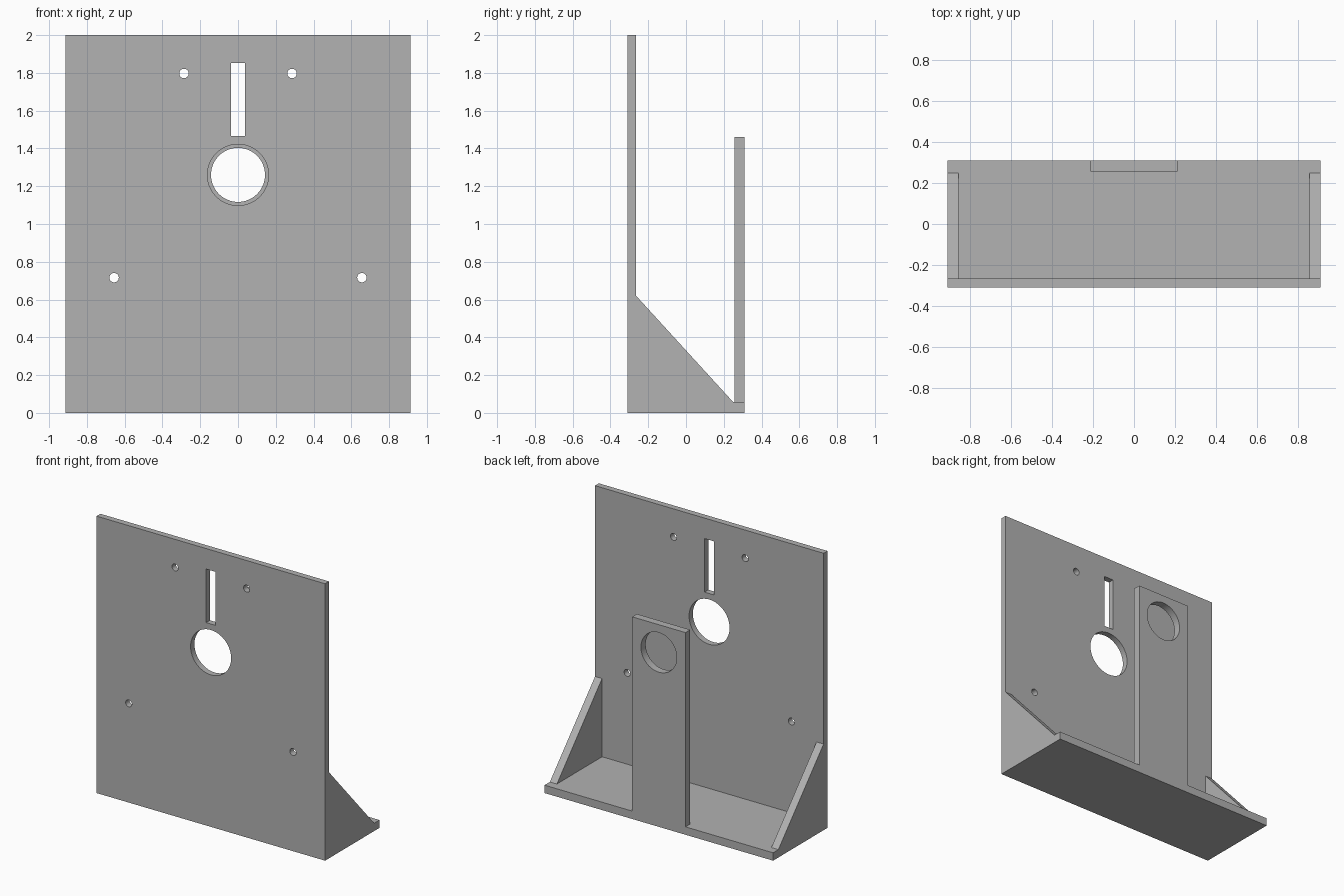
import bpy, bmesh, math
from mathutils import Matrix

cube = bpy.data.objects.get("Cube")
if cube:
    bpy.data.objects.remove(cube, do_unlink=True)

grey = bpy.data.materials.new("plain grey")
grey.use_nodes = True
grey.diffuse_color = (0.445, 0.445, 0.445, 1)
grey.node_tree.nodes["Principled BSDF"].inputs["Base Color"].default_value = grey.diffuse_color

# Overall sizes
W, D, H = 0.913, 0.31, 2.0
PLATE_BACK, BASE_TOP = -0.266, 0.057
POST_W, POST_FRONT, POST_TOP = 0.213, 0.256, 1.46
GUSSET_IN, GUSSET_TOP, GUSSET_END = 0.857, 0.622, 0.25
HOLE_Z = 1.26


def add_box(bm, x0, x1, y0, y1, z0, z1):
    size = Matrix.Diagonal((x1 - x0, y1 - y0, z1 - z0, 1))
    place = Matrix.Translation(((x0 + x1) / 2, (y0 + y1) / 2, (z0 + z1) / 2))
    bmesh.ops.create_cube(bm, size=1, matrix=place @ size)


def add_drill(bm, x, y, z, radius, segments, depth=0.2):
    place = Matrix.Translation((x, y, z)) @ Matrix.Rotation(math.pi / 2, 4, "X")
    bmesh.ops.create_cone(bm, cap_ends=True, segments=segments, radius1=radius,
                          radius2=radius, depth=depth, matrix=place)


def finish(bm, name):
    bmesh.ops.recalc_face_normals(bm, faces=bm.faces)
    mesh = bpy.data.meshes.new(name)
    bm.to_mesh(mesh)
    bm.free()
    mesh.materials.append(grey)
    obj = bpy.data.objects.new(name, mesh)
    bpy.context.collection.objects.link(obj)
    return obj


def select(obj):
    bpy.ops.object.select_all(action="DESELECT")
    obj.select_set(True)
    bpy.context.view_layer.objects.active = obj


def box(name, *bounds):
    bm = bmesh.new()
    add_box(bm, *bounds)
    return finish(bm, name)


def cut(obj, cutter_bm):
    cutter = finish(cutter_bm, "cutter")
    cutter.hide_render = True
    mod = obj.modifiers.new("holes", "BOOLEAN")
    mod.operation, mod.solver, mod.object = "DIFFERENCE", "EXACT", cutter
    select(obj)
    bpy.ops.object.modifier_apply(modifier=mod.name)
    bpy.data.objects.remove(cutter, do_unlink=True)
    bpy.ops.object.shade_smooth_by_angle(angle=math.radians(30))


# Front plate with a large opening, a slot and four screw holes
plate = box("front_plate", -W, W, -D, PLATE_BACK, 0, H)
holes = bmesh.new()
add_drill(holes, 0, -D, HOLE_Z, 0.162, 64)
add_box(holes, -0.038, 0.038, -0.4, -0.2, 1.465, 1.852)
for side in (-1, 1):
    add_drill(holes, side * 0.286, -D, 1.797, 0.025, 24)
    add_drill(holes, side * 0.656, -D, 0.716, 0.025, 24)
cut(plate, holes)

# Base shelf
box("base_shelf", -W, W, PLATE_BACK, D, 0, BASE_TOP)

# Rear post with a round opening
post = box("rear_post", -POST_W, POST_W, POST_FRONT, D, BASE_TOP, POST_TOP)
holes = bmesh.new()
add_drill(holes, 0, D, HOLE_Z, 0.143, 64)
cut(post, holes)

# Triangular side gussets
for name, side in (("left_gusset", 1), ("right_gusset", -1)):
    bm = bmesh.new()
    profile = ((PLATE_BACK, BASE_TOP), (GUSSET_END, BASE_TOP), (PLATE_BACK, GUSSET_TOP))
    face = bm.faces.new([bm.verts.new((side * GUSSET_IN, y, z)) for y, z in profile])
    grown = bmesh.ops.extrude_face_region(bm, geom=[face])["geom"]
    bmesh.ops.translate(bm, vec=(side * (W - GUSSET_IN), 0, 0),
                        verts=[v for v in grown if isinstance(v, bmesh.types.BMVert)])
    # Keep the inner face so that the gusset is closed
    if not face.is_valid:
        bmesh.ops.holes_fill(bm, edges=bm.edges)
    finish(bm, name)
